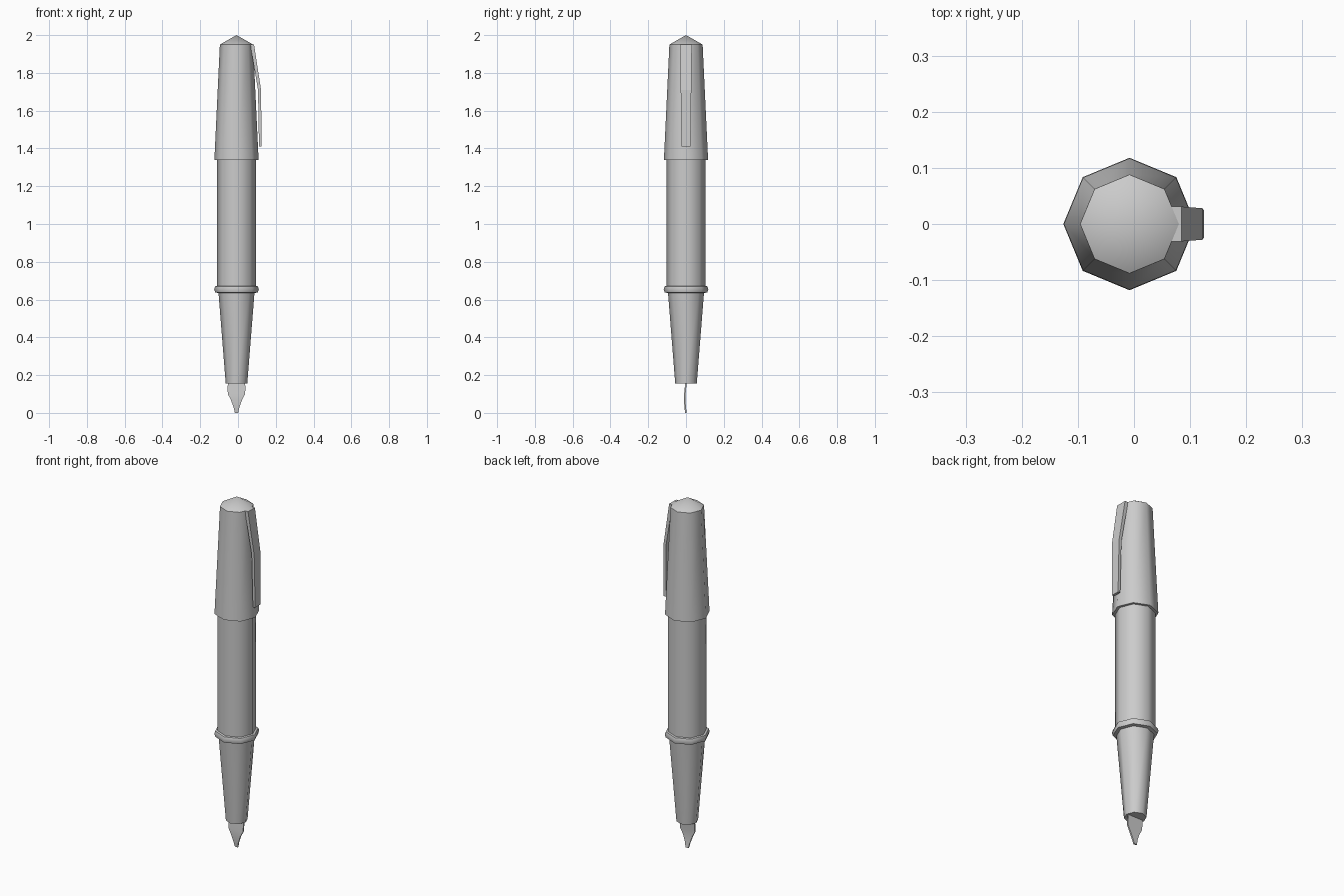
import bpy, bmesh, math

cube = bpy.data.objects.get("Cube")
if cube:
    bpy.data.objects.remove(cube, do_unlink=True)

CX = -0.008  # pen axis, offset by the clip
SIDES = 8

grey = bpy.data.materials.new("plain grey")
grey.use_nodes = True
colour = (0.6, 0.6, 0.6, 1)
grey.diffuse_color = colour
grey.node_tree.nodes["Principled BSDF"].inputs["Base Color"].default_value = colour


def finish(name, bm, smooth=True):
    bmesh.ops.recalc_face_normals(bm, faces=bm.faces[:])
    mesh = bpy.data.meshes.new(name)
    bm.to_mesh(mesh)
    bm.free()
    mesh.materials.append(grey)
    obj = bpy.data.objects.new(name, mesh)
    bpy.context.collection.objects.link(obj)
    if smooth:
        bpy.ops.object.select_all(action="DESELECT")
        obj.select_set(True)
        bpy.context.view_layer.objects.active = obj
        bpy.ops.object.shade_smooth_by_angle(angle=math.radians(50))
    return obj


def lathe(name, profile):
    """Eight-sided turned part from (radius, height) pairs, closed at both ends."""
    bm = bmesh.new()
    rings = []
    for r, z in profile:
        count = SIDES if r > 0 else 1
        rings.append([bm.verts.new((CX + r * math.cos(math.tau * i / SIDES),
                                    r * math.sin(math.tau * i / SIDES), z))
                      for i in range(count)])
    for low, high in zip(rings, rings[1:]):
        for i in range(SIDES):
            j = (i + 1) % SIDES
            if len(high) == 1:
                bm.faces.new((low[i], low[j], high[0]))
            else:
                bm.faces.new((low[i], low[j], high[j], high[i]))
    for end in (rings[0], rings[-1]):
        if len(end) > 1:
            bm.faces.new(end)
    return finish(name, bm)


def strip(name, sections, smooth=False):
    """Solid strip through four-cornered sections."""
    bm = bmesh.new()
    loops = [[bm.verts.new(p) for p in s] for s in sections]
    for a, b in zip(loops, loops[1:]):
        for i in range(4):
            j = (i + 1) % 4
            bm.faces.new((a[i], a[j], b[j], b[i]))
    bm.faces.new(loops[0])
    bm.faces.new(loops[-1])
    return finish(name, bm, smooth)


# Turned parts, bottom to top
lathe("grip", [(0.057, 0.155), (0.096, 0.645)])
lathe("grip_ring", [(0.098, 0.635), (0.113, 0.638), (0.118, 0.655),
                    (0.113, 0.67), (0.098, 0.673)])
lathe("barrel", [(0.102, 0.665), (0.102, 1.36)])
lathe("cap", [(0.117, 1.34), (0.088, 1.95), (0, 2.0)])

# Pocket clip: inner x, outer x, half width, height
strip("pocket_clip", [
    [(xi, -w, z), (xo, -w, z), (xo, w, z), (xi, w, z)]
    for xi, xo, w, z in [(0.065, 0.085, 0.031, 1.95), (0.106, 0.122, 0.028, 1.71),
                         (0.111, 0.125, 0.024, 1.41)]])

# Nib: half width, front y, height
T = 0.008
strip("nib", [
    [(CX - w, y, z), (CX + w, y, z), (CX + w, y + T, z), (CX - w, y + T, z)]
    for w, y, z in [(0.042, -0.003, 0.17), (0.047, -0.006, 0.14), (0.046, -0.01, 0.1),
                    (0.03, -0.011, 0.07), (0.014, -0.008, 0.025),
                    (0.009, -0.004, 0)]], smooth=True)
